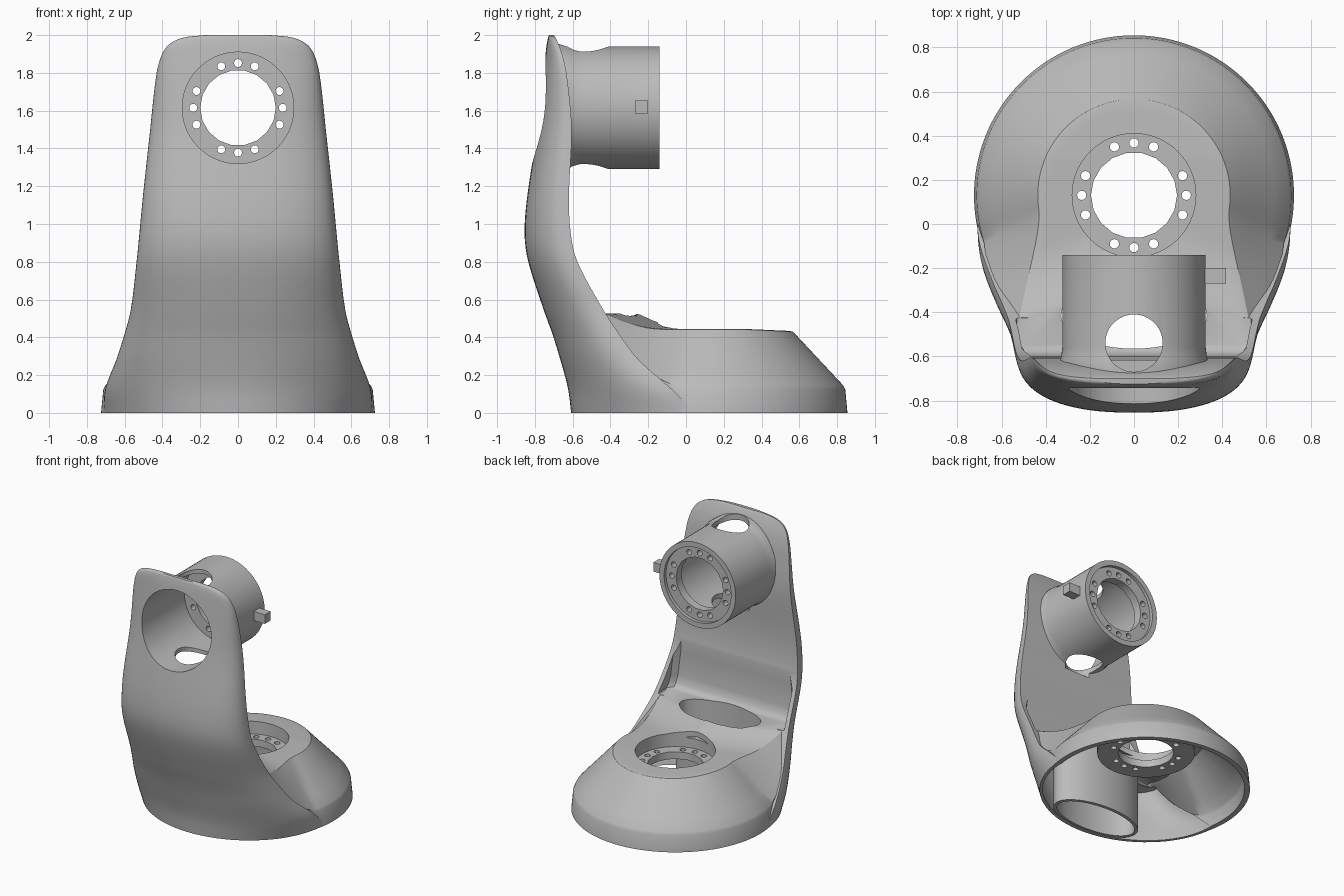
import bpy, bmesh, math
from mathutils import Vector

cube = bpy.data.objects.get("Cube")
if cube:
    bpy.data.objects.remove(cube, do_unlink=True)

metal = bpy.data.materials.new("plain grey")
metal.use_nodes = True
GREY = (0.5, 0.5, 0.5, 1)
metal.diffuse_color = GREY
metal.node_tree.nodes["Principled BSDF"].inputs["Base Color"].default_value = GREY

CY = 0.13       # y of the base axis
TZ = 1.615      # z of the tube axis


def clamp(t):
    return max(0.0, min(1.0, t))


def smooth(t):
    t = clamp(t)
    return t * t * (3 - 2 * t)


def loft(name, *stacks):
    """Skin each stack of equal-length rings and cap both ends."""
    bm = bmesh.new()
    for rings in stacks:
        vs = [[bm.verts.new(p) for p in ring] for ring in rings]
        n = len(vs[0])
        for a, b in zip(vs, vs[1:]):
            for i in range(n):
                j = (i + 1) % n
                bm.faces.new((a[i], a[j], b[j], b[i]))
        bm.faces.new(vs[0][::-1])
        bm.faces.new(vs[-1])
    bmesh.ops.recalc_face_normals(bm, faces=bm.faces)
    mesh = bpy.data.meshes.new(name)
    bm.to_mesh(mesh)
    bm.free()
    mesh.materials.append(metal)
    ob = bpy.data.objects.new(name, mesh)
    bpy.context.collection.objects.link(ob)
    return ob


def circle(c, rx, ry, axis, n):
    """Ellipse around c, normal to the z or y axis."""
    pts = []
    for i in range(n):
        a = 2 * math.pi * i / n
        u, v = rx * math.cos(a), ry * math.sin(a)
        pts.append(Vector(c) + Vector((u, v, 0) if axis == "z" else (u, 0, v)))
    return pts


def turned(x, y, z, profile, axis="z", n=72):
    """Rings for a turned shape; profile holds (radius, offset along axis)."""
    d = Vector((0, 0, 1)) if axis == "z" else Vector((0, 1, 0))
    return [circle(Vector((x, y, z)) + d * h, r, r, axis, n) for r, h in profile]


def combine(body, other, operation):
    mod = body.modifiers.new("join", "BOOLEAN")
    mod.operation, mod.object, mod.solver = operation, other, "EXACT"
    bpy.context.view_layer.objects.active = body
    bpy.ops.object.modifier_apply(modifier=mod.name)
    bpy.data.objects.remove(other, do_unlink=True)


# Upright plate: height, half width, rear y, front y
PLATE = [(0, .712, .05, -.608), (.13, .702, -.08, -.625), (.28, .645, -.25, -.665),
         (.42, .6, -.355, -.708), (.55, .567, -.44, -.755), (.8, .537, -.575, -.835),
         (.95, .522, -.61, -.855), (1.15, .503, -.62, -.84), (1.5, .465, -.605, -.787),
         (1.78, .434, -.63, -.757), (1.88, .41, -.65, -.746), (1.94, .376, -.67, -.739),
         (1.975, .325, -.685, -.733), (1.992, .26, -.694, -.729), (2, .17, -.7, -.725)]


def plate_rows(steps=4):
    """Smooth interpolation of the plate table over height."""
    rows = [Vector(r) for r in PLATE]
    last = len(rows) - 1
    slopes = []
    for i in range(last + 1):
        lo, hi = rows[max(i - 1, 0)], rows[min(i + 1, last)]
        slopes.append((hi - lo) / (hi[0] - lo[0]))
    out = []
    for i in range(last):
        p, q = rows[i], rows[i + 1]
        dz = q[0] - p[0]
        for k in range(steps):
            t = k / steps
            out.append(p + (q - p) * smooth(t) + slopes[i] * (dz * t * (1 - t) ** 2)
                       - slopes[i + 1] * (dz * t * t * (1 - t)))
    return out + [rows[-1]]


def plate_rings(inset=0.0, top=2.0):
    rings = []
    n = 40
    for z, w, rear, front in plate_rows():
        if z > top:
            break
        w, rear, front = w - inset, rear - inset, front + inset
        e = 2 / (2 + 0.4 * smooth(z / 1.2))
        ring = []
        for i in range(n + 1):
            a = math.pi * i / n
            c, s = math.cos(a), abs(math.sin(a))
            ring.append((math.copysign(w * abs(c) ** e, c),
                         rear + (front - rear) * s ** e, z))
        rings.append(ring)
    if inset:
        rings.insert(0, [(x, y, -0.1) for x, y, z in rings[0]])
    return rings


# Round base: skirt, slope that climbs along the plate edge, widening shoulder
def shoulder_radius(a):
    a = abs(a)
    start, corner = math.radians(100), math.radians(139)
    if a < start:
        return 0.445
    if a < corner:
        t = (a - start) / (corner - start)
        return (0.438 + 0.102 * t ** 2) / math.sin(a)
    return 0.62 / -math.cos(a)


def slope_foot(a):
    """Radius and height where the slope leaves the skirt or the plate edge."""
    a = abs(a)
    t = clamp((math.degrees(a) - 104) / 32)
    r = 0.703 + 0.085 * t
    if math.degrees(a) > 136:
        r = min(r, 0.61 / -math.cos(a))
    return r, 0.145 + 0.345 * t ** 1.6


def deck_height(x, y):
    rise = clamp((0.04 - y - 0.33 * abs(x)) / 0.3)
    return 0.445 + 0.085 * rise ** 2 - 0.012 * clamp((y - 0.3) / 0.27)


def base_rings(inset=0.0, n=160):
    angles = [2 * math.pi * i / n - math.pi for i in range(n)]
    sink = inset * 1.6

    def at(a, r):
        return (r - inset) * math.sin(a), CY + (r - inset) * math.cos(a)

    rings = [[(*at(a, r), z) for a in angles]
             for r, z in ((.725, -0.1 if inset else 0), (.713, .125 - inset))]
    deck = []
    for f, drop in ((1, .012), (.98, .003), (.94, 0), (.86, 0), (.78, 0),
                    (.7, 0), (.6, 0), (.5, 0), (.4, 0)):
        ring = []
        for a in angles:
            r = shoulder_radius(a) * f
            z = deck_height(r * math.sin(a), CY + r * math.cos(a)) - drop
            ring.append((*at(a, r), z - sink))
        deck.append(ring)
    foot = []
    for a in angles:
        r, z = slope_foot(a)
        foot.append((*at(a, r), z - inset))
    for t in (0, .25, .5, .75):
        rings.append([Vector(p).lerp(Vector(q), t) for p, q in zip(foot, deck[0])])
    # level the middle, which the bearing recess removes
    return rings + deck + [[(*at(a, 0.1), 0.445 - sink) for a in angles]]


body = loft("arm_link_body", base_rings())
combine(body, loft("upright_plate", plate_rings()), "UNION")

# Pocket behind the plate that leaves a flat platform between two side rims
pocket = []
for z, half, rear in ((.527, .53, -.55), (.535, .535, -.568), (.56, .533, -.588),
                      (.62, .523, -.6), (.8, .505, -.607), (.97, .49, -.595)):
    pocket.append([(-half, .2, z), (-half, rear + .04, z), (.035 - half, rear, z),
                   (half - .035, rear, z), (half, rear + .04, z), (half, .2, z)])
combine(body, loft("platform_pocket", pocket), "DIFFERENCE")

# Tube with a small flare where it meets the plate
combine(body, loft("tube", turned(0, 0, TZ, [
    (.338, -.685), (.338, -.625), (.33, -.6), (.325, -.56), (.325, -.14)], "y")), "UNION")

# Hollow underside of the plate foot and of the base
combine(body, loft("foot_cavity", plate_rings(0.03, 0.47)), "DIFFERENCE")
combine(body, loft("base_cavity", base_rings(0.032)), "DIFFERENCE")

# Hanging bearing boss and cable duct inside the hollow
combine(body, loft("bearing_boss", turned(0, CY, 0, [(.34, .29), (.34, .42)])), "UNION")
combine(body, loft("cable_duct", [circle((0, -.415, z), .355, .175, "z", 64)
                                  for z in (.004, .5)]), "UNION")
combine(body, loft("cable_slot", [circle((0, -.415, z), .33, .15, "z", 64)
                                  for z in (-.1, .6)]), "DIFFERENCE")

# Bearing seat in the base and bore of the tube
combine(body, loft("base_recess", turned(0, CY, 0, [(.28, .345), (.28, .8)])), "DIFFERENCE")
combine(body, loft("base_hole", turned(0, CY, 0, [(.195, .2), (.195, .5)], n=18)), "DIFFERENCE")
combine(body, loft("tube_bore", turned(0, 0, TZ, [(.295, -1), (.295, -.23)], "y")), "DIFFERENCE")
combine(body, loft("tube_recess", turned(0, 0, TZ, [(.285, -.165), (.285, 0)], "y")), "DIFFERENCE")
combine(body, loft("tube_hole", turned(0, 0, TZ, [(.2, -.4), (.2, 0)], "y", 18)), "DIFFERENCE")

# Access holes through the top and bottom of the tube
combine(body, loft("access_holes", turned(0, -.54, 0, [(.13, 1.265), (.13, 2.1)], n=48)),
        "DIFFERENCE")

# Bolt holes: three in each quarter of both flanges
base_bolts, tube_bolts = [], []
for quarter in range(4):
    for offset in (-22, 0, 22):
        a = math.radians(90 * quarter + offset)
        u, v = 0.237 * math.cos(a), 0.237 * math.sin(a)
        base_bolts.append(turned(u, CY + v, 0, [(.021, .25), (.021, .4)], n=16))
        tube_bolts.append(turned(u, 0, TZ + v, [(.021, -.26), (.021, -.1)], "y", 16))
combine(body, loft("base_bolt_holes", *base_bolts), "DIFFERENCE")
combine(body, loft("tube_bolt_holes", *tube_bolts), "DIFFERENCE")

# Smooth the body while keeping real edges sharp
bpy.ops.object.select_all(action="DESELECT")
body.select_set(True)
bpy.context.view_layer.objects.active = body
bpy.ops.object.shade_smooth_by_angle(angle=math.radians(28))

# Small square peg on the left of the tube
loft("side_peg", [[(x, -.235 + sy * .035, 1.62 + sz * .035)
                   for sy, sz in ((-1, -1), (1, -1), (1, 1), (-1, 1))]
                  for x in (.31, .418)])
